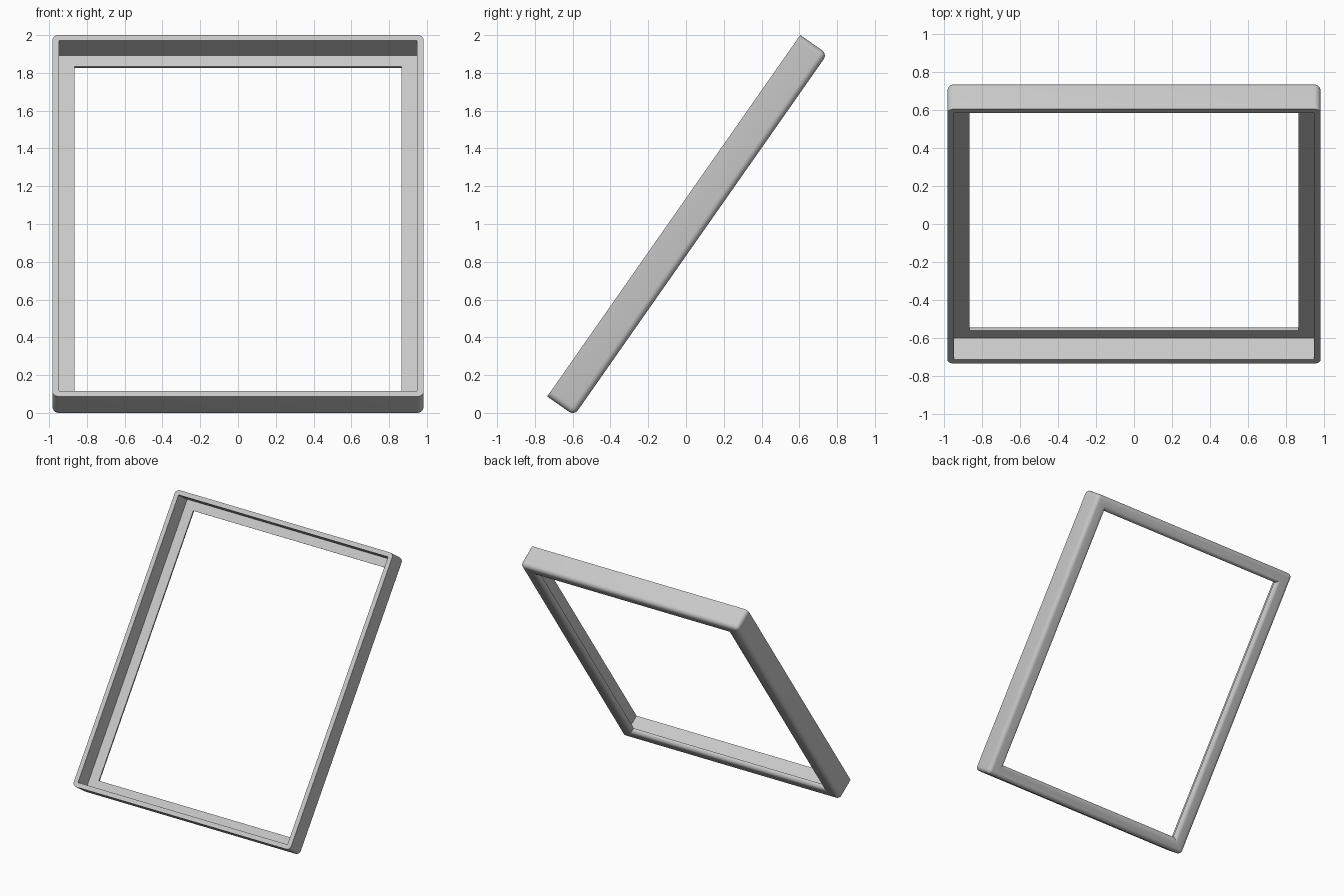
import bpy
import bmesh
from math import radians, sin, cos

cube = bpy.data.objects.get("Cube")
if cube:
    bpy.data.objects.remove(cube, do_unlink=True)

HALF_W, HALF_L = 0.983, 1.168     # outer half sizes of the frame
DEPTH, REBATE = 0.175, 0.138      # full thickness, recess depth
RIM = 0.036                       # width of the front rim
LIP_X, LIP_L = 0.118, 0.106       # inset of the opening
ROUND = 0.034                     # rounding of the back edges
TILT = radians(55)

# Plain grey material
grey = bpy.data.materials.new("light_grey")
grey.use_nodes = True
colour = (0.58, 0.58, 0.58, 1)
grey.diffuse_color = colour
grey.node_tree.nodes["Principled BSDF"].inputs["Base Color"].default_value = colour

bm = bmesh.new()


def ring(inset_x, inset_l, depth):
    """Rectangular loop of four corners at a given depth behind the front."""
    w, l = HALF_W - inset_x, HALF_L - inset_l
    return [bm.verts.new((x * w, y * l, -depth))
            for x, y in ((-1, -1), (1, -1), (1, 1), (-1, 1))]


# Cross-section of the frame, as nested loops joined round
rings = [
    ring(0, 0, 0),                    # front outer edge
    ring(0, 0, DEPTH),                # back outer edge
    ring(LIP_X, LIP_L, DEPTH),        # back of the opening
    ring(LIP_X, LIP_L, REBATE),       # front of the opening
    ring(RIM, RIM, REBATE),           # foot of the recess
    ring(RIM, RIM, 0),                # front inner edge
]
for a, b in zip(rings, rings[1:] + rings[:1]):
    for i in range(4):
        j = (i + 1) % 4
        bm.faces.new((a[i], a[j], b[j], b[i]))
bmesh.ops.recalc_face_normals(bm, faces=bm.faces)

# Round the outer corners and both back edges
edges = []
for i in range(4):
    j = (i + 1) % 4
    edges += [bm.edges.get((rings[0][i], rings[1][i])),
              bm.edges.get((rings[1][i], rings[1][j])),
              bm.edges.get((rings[2][i], rings[2][j]))]
bmesh.ops.bevel(bm, geom=edges, offset=ROUND, offset_type='OFFSET',
                segments=6, profile=0.5, affect='EDGES', clamp_overlap=True)
bmesh.ops.recalc_face_normals(bm, faces=bm.faces)

# Lean the frame back, then centre it and stand it on the ground
for v in bm.verts:
    x, along, out = v.co
    v.co = (x, along * cos(TILT) - out * sin(TILT),
            along * sin(TILT) + out * cos(TILT))
ys = [v.co.y for v in bm.verts]
mid_y = (min(ys) + max(ys)) / 2
low_z = min(v.co.z for v in bm.verts)
bmesh.ops.translate(bm, verts=bm.verts, vec=(0, -mid_y, -low_z))

mesh = bpy.data.meshes.new("tilted_frame")
bm.to_mesh(mesh)
bm.free()
mesh.materials.append(grey)
frame = bpy.data.objects.new("tilted_frame", mesh)
bpy.context.collection.objects.link(frame)

bpy.ops.object.select_all(action='DESELECT')
frame.select_set(True)
bpy.context.view_layer.objects.active = frame
bpy.ops.object.shade_smooth_by_angle(angle=radians(30))
